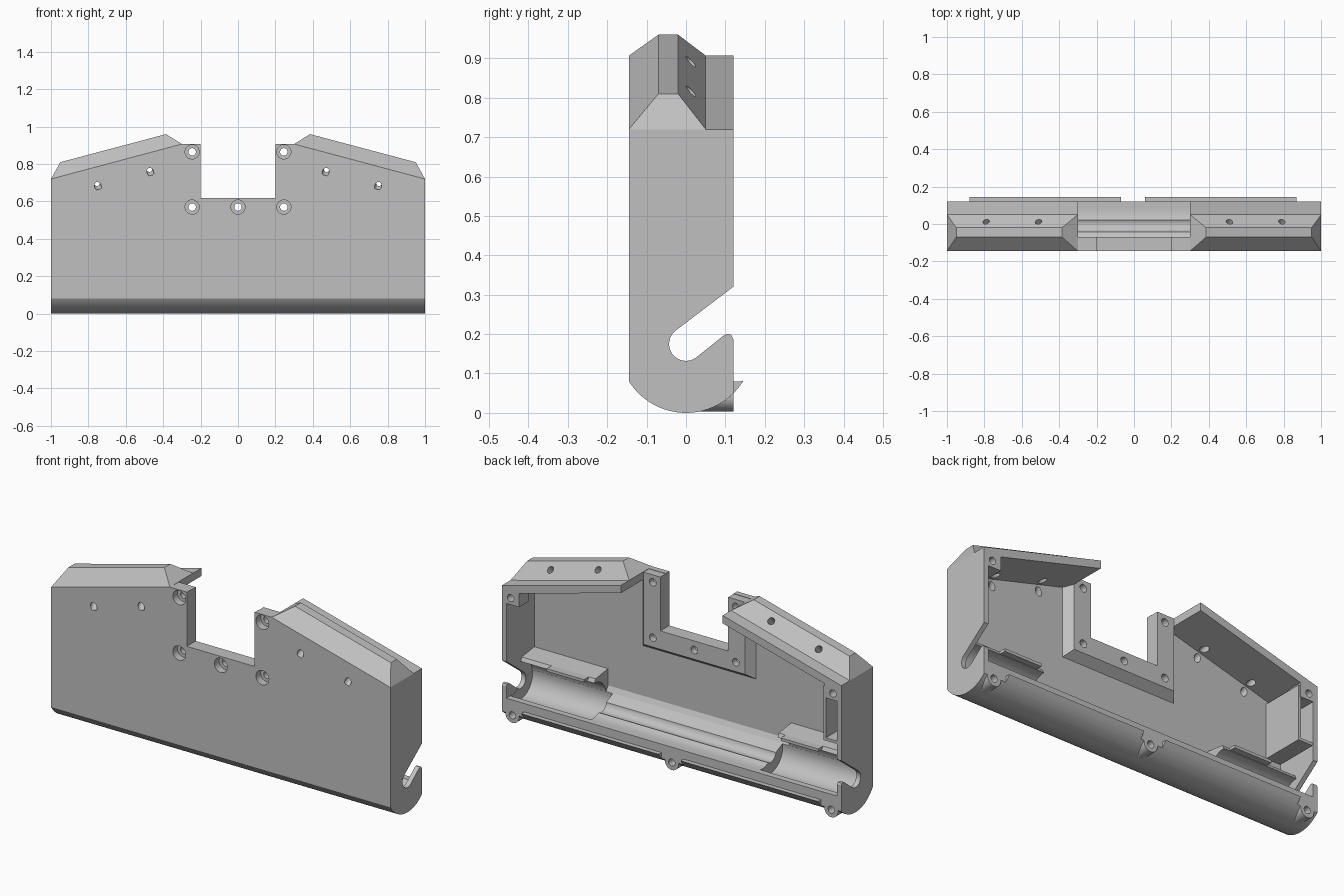
import bpy, bmesh, math
from mathutils import Vector

cube = bpy.data.objects.get("Cube")
if cube:
    bpy.data.objects.remove(cube, do_unlink=True)

grey = bpy.data.materials.new("plain grey")
grey.use_nodes = True
colour = (0.53, 0.53, 0.53, 1)
grey.diffuse_color = colour
grey.node_tree.nodes["Principled BSDF"].inputs["Base Color"].default_value = colour


def finish(name, bm):
    bmesh.ops.recalc_face_normals(bm, faces=bm.faces)
    mesh = bpy.data.meshes.new(name)
    bm.to_mesh(mesh)
    bm.free()
    mesh.materials.append(grey)
    obj = bpy.data.objects.new(name, mesh)
    bpy.context.collection.objects.link(obj)
    return obj


def prism(name, points, axis, lo, hi):
    """Extrude a (y, z) outline along x, or an (x, z) outline along y."""
    bm = bmesh.new()
    place = (lambda p, t: (t, p[0], p[1])) if axis == "x" else (lambda p, t: (p[0], t, p[1]))
    face = bm.faces.new([bm.verts.new(place(p, lo)) for p in points])
    new = bmesh.ops.extrude_face_region(bm, geom=[face])["geom"]
    move = place((0, 0), hi - lo)
    bmesh.ops.translate(bm, vec=move, verts=[v for v in new if isinstance(v, bmesh.types.BMVert)])
    return finish(name, bm)


def box(name, x0, x1, y0, y1, z0, z1):
    return prism(name, [(x0, z0), (x1, z0), (x1, z1), (x0, z1)], "y", y0, y1)


def hull(name, points):
    bm = bmesh.new()
    for p in points:
        bm.verts.new(p)
    bmesh.ops.convex_hull(bm, input=bm.verts)
    bmesh.ops.dissolve_limit(bm, angle_limit=0.02, verts=bm.verts, edges=bm.edges)
    return finish(name, bm)


def rod(name, start, end, radius):
    start, end = Vector(start), Vector(end)
    bm = bmesh.new()
    bmesh.ops.create_cone(bm, cap_ends=True, segments=24, radius1=radius, radius2=radius,
                          depth=(end - start).length)
    turn = Vector((0, 0, 1)).rotation_difference(end - start).to_matrix()
    bmesh.ops.rotate(bm, matrix=turn, verts=bm.verts)
    bmesh.ops.translate(bm, vec=(start + end) / 2, verts=bm.verts)
    return finish(name, bm)


def arc(cy, cz, r, a0, a1, n):
    angles = [math.radians(a0 + (a1 - a0) * i / n) for i in range(n + 1)]
    return [(cy + r * math.cos(a), cz + r * math.sin(a)) for a in angles]


def combine(target, tool, operation):
    mod = target.modifiers.new("combine", "BOOLEAN")
    mod.solver = "EXACT"
    mod.operation = operation
    mod.object = tool
    bpy.context.view_layer.objects.active = target
    bpy.ops.object.modifier_apply(modifier=mod.name)
    bpy.data.objects.remove(tool, do_unlink=True)


def add(tool):
    combine(housing, tool, "UNION")


def cut(tool):
    combine(housing, tool, "DIFFERENCE")


def mirrored(half):
    return half + [(-x, z) for x, z in reversed(half)]


# Outer shell: rounded underside, sloping shoulders
R = 0.171
start = math.degrees(math.atan2(0.08 - R, -0.145)) + 360
stop = 360 - math.degrees(math.acos(0.12 / R))
housing = prism("housing", arc(0, R, R, start, stop, 24) + [(0.12, 1), (-0.145, 1)], "x", -1, 1)
shoulders = mirrored([(-1, -0.1), (-1, 0.72), (-0.3, 0.907)])
combine(housing, prism("shoulder_cutter", shoulders, "y", -1, 1), "INTERSECT")

# Bevelled ridges on both shoulders
for s in (-1, 1):
    base = [(s * x, y, z) for x, z in ((1, 0.72), (0.3, 0.907)) for y in (-0.145, 0.05)]
    top = [(s * x, y, z) for x, z in ((0.95, 0.81), (0.385, 0.96)) for y in (-0.07, -0.02)]
    add(hull("ridge", base + top))

# Hollow inside, open at the back
trough = [(-0.115, 1.2), (-0.115, 0.22), (-0.1, 0.195), (0.04, 0.13), (0.06, 0.125),
          (0.3, 0.125), (0.3, 1.2)]
cavity = prism("cavity_cutter", trough, "x", -0.975, 0.975)
roof = mirrored([(-1.1, -0.1), (-1.1, 0.65), (-0.3, 0.865), (-0.3, 1.3)])
combine(cavity, prism("roof_cutter", roof, "y", -1, 1), "INTERSECT")
cut(cavity)

# Raised frame around the notch
add(hull("frame", [(s * x, y, z) for s in (-1, 1)
                   for x, y, z0 in ((0.34, -0.125, 0.48), (0.3, -0.07, 0.52))
                   for z in (z0, 0.905)]))
cut(box("notch_cutter", -0.2, 0.2, -1, 1, 0.618, 2))

# Screw bosses at the upper corners and along the bottom
for s in (-1, 1):
    add(box("corner_boss", min(s * 0.9, s * 0.99), max(s * 0.9, s * 0.99), 0.04, 0.12, 0.63, 0.71))
for x in (-0.94, 0, 0.94):
    add(rod("lower_boss", (x, 0.03, 0.043), (x, 0.12, 0.043), 0.04))
    cut(rod("hole", (x, 0.05, 0.043), (x, 0.2, 0.043), 0.019))
for s in (-1, 1):
    cut(rod("hole", (s * 0.95, 0.06, 0.665), (s * 0.95, 0.2, 0.665), 0.019))

# Counterbored screw holes in the frame
for x, z in ((-0.245, 0.865), (0.245, 0.865), (-0.245, 0.57), (0, 0.57), (0.245, 0.57)):
    cut(rod("hole", (x, -0.3, z), (x, 0, z), 0.02))
    cut(rod("counterbore", (x, -0.3, z), (x, -0.105, z), 0.038))

# Slanted holes through the back of the ridges
for s in (-1, 1):
    for x, z in ((0.51, 0.89), (0.79, 0.815)):
        middle = Vector((s * x, 0.01, z))
        direction = Vector((s * 0.2, 0.75, 0.65)).normalized()
        cut(rod("hole", middle - direction * 0.22, middle + direction * 0.1, 0.018))

# Hook slots in the end walls
slot = [(0.2, 0.379), (0.12, 0.32)] + arc(0, 0.175, 0.043, 125, 305, 16)
slot += [(0.095, 0.196), (0.105, 0.201), (0.115, 0.198), (0.12, 0.188), (0.2, 0.188)]
cut(prism("slot_cutter", slot, "x", -1.1, 1.1))

# Cylindrical recesses carved into the trough
for s in (-1, 1):
    cut(rod("recess_cutter", (s * 0.5, 0, 0.175), (s * 0.974, 0, 0.175), 0.1))

# Cradles with a ledge over each recess
cradle = [(-0.12, 0.31), (-0.01, 0.295), (0.0, 0.275)] + arc(0, 0.175, 0.1, 95, 205, 14) + [(-0.12, 0.13)]
for side, s in (("left", 1), ("right", -1)):
    lo, hi = sorted((s * 0.54, s * 0.976))
    prism(side + "_cradle", cradle, "x", lo, hi)
    lo, hi = sorted((s * 0.58, s * 0.8))
    box(side + "_cradle_tab", lo, hi, -0.03, 0.03, 0.28, 0.295)

# Small pocket inside the right end
box("pocket_wall", -0.905, -0.89, -0.12, 0.115, 0.4, 0.69)
box("pocket_shelf", -0.98, -0.9, -0.12, 0.115, 0.4, 0.415)

# Thin locating lips along the lower back edge
lip = [(y, R - math.sqrt(R * R - y * y)) for y in (0.1, 0.11, 0.12, 0.133, 0.145)] + [(0.1, 0.08)]
prism("left_lip", lip, "x", 0.06, 0.87)
prism("right_lip", lip, "x", -0.88, -0.07)

# Smooth the round surfaces, keep the edges crisp
for obj in bpy.context.scene.objects:
    obj.select_set(obj.type == "MESH")
bpy.context.view_layer.objects.active = housing
bpy.ops.object.shade_smooth_by_angle(angle=math.radians(25))
